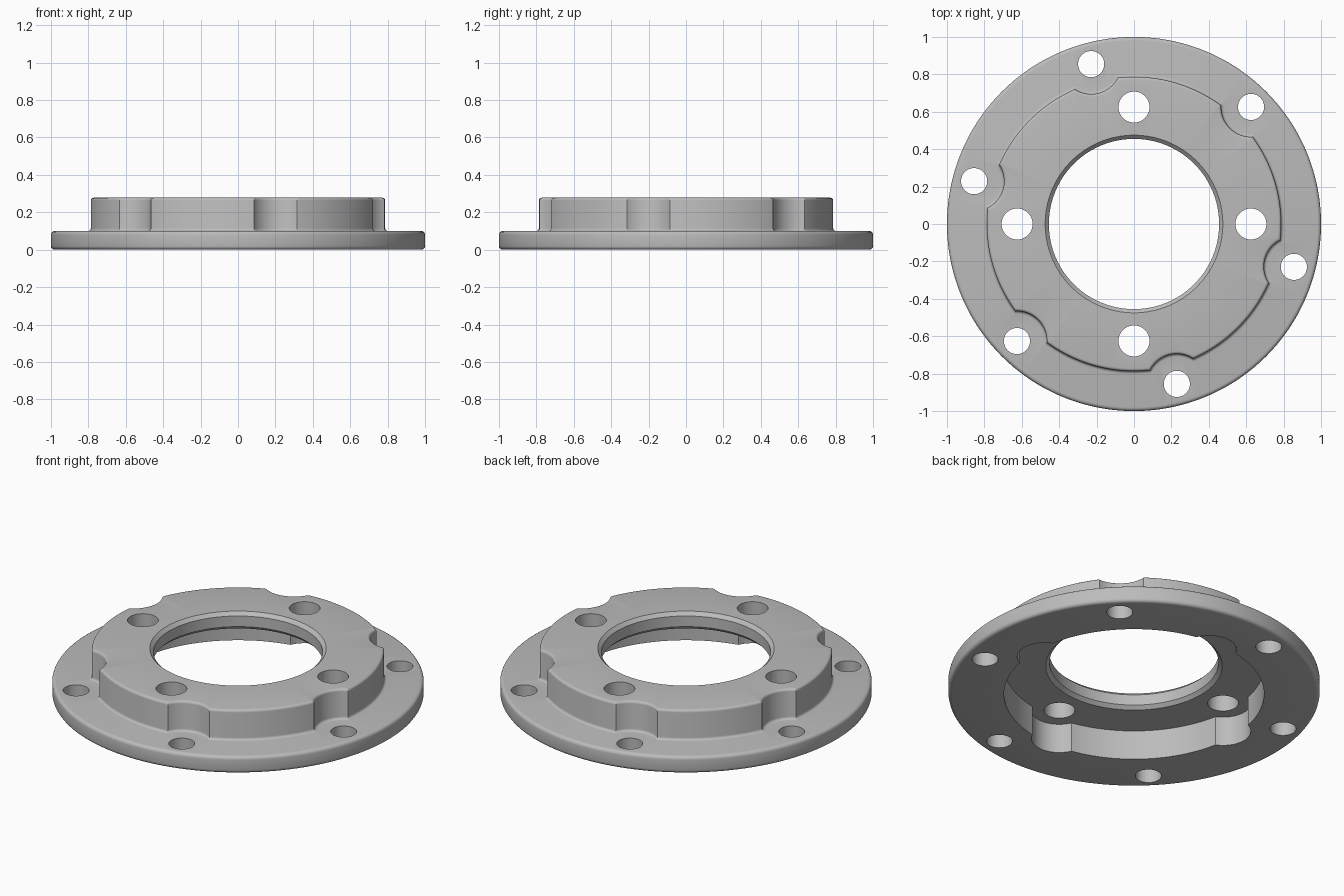
import bpy, bmesh
from math import sin, cos, pi, radians, sqrt, acos

if "Cube" in bpy.data.objects:
    bpy.data.objects.remove(bpy.data.objects["Cube"], do_unlink=True)

FLANGE_Z, HUB_Z, CEILING_Z = 0.10, 0.278, 0.175
HUB_R, RECESS_R = 0.787, 0.70
BORE, BORE_RIM, CHAMFER = 0.455, 0.475, 0.02
OUTER_D, OUTER_R, NOTCH_R = 0.885, 0.07, 0.16
INNER_D, INNER_R, POCKET_R = 0.625, 0.083, 0.15
OUTER_ANGLES = [radians(a) for a in (45, 105, 165, 225, 285, 345)]
INNER_ANGLES = [k * pi / 2 for k in range(4)]

# Plain grey metal
metal = bpy.data.materials.new("grey_metal")
metal.use_nodes = True
grey = (0.5, 0.5, 0.5, 1)
metal.diffuse_color = grey
metal.node_tree.nodes["Principled BSDF"].inputs["Base Color"].default_value = grey


def circle(radius):
    return lambda t: radius


def hub_outline(d):
    """Hub circle with scalloped notches, offset outward by d."""
    def radius(t):
        r, n = HUB_R + d, NOTCH_R - d
        for a in OUTER_ANGLES:
            s = n * n - (OUTER_D * sin(t - a)) ** 2
            if cos(t - a) > 0 and s > 0:
                r = min(r, OUTER_D * cos(t - a) - sqrt(s))
        return r
    return radius


def recess_outline(t):
    """Recess circle with a round pocket at each hub hole."""
    r = RECESS_R
    for a in INNER_ANGLES:
        s = POCKET_R ** 2 - (INNER_D * sin(t - a)) ** 2
        if cos(t - a) > 0 and s > 0:
            r = max(r, INNER_D * cos(t - a) + sqrt(s))
    return r


def corner(dist, r, base):
    """Half angle at which a side circle crosses the base circle."""
    return acos((dist * dist + base * base - r * r) / (2 * dist * base))


# Angles: even steps plus the exact outline corners
angles = {round(radians(i / 2), 5) for i in range(720)}
for centres, half in ((OUTER_ANGLES, corner(OUTER_D, NOTCH_R, HUB_R)),
                      (INNER_ANGLES, corner(INNER_D, POCKET_R, RECESS_R))):
    for a in centres:
        angles |= {round((a + s * half) % (2 * pi), 5) for s in (-1, 1)}
angles = sorted(angles)

# Closed section: bore, hub top, hub side, flange, underside recess
STEPS = [i * pi / 8 for i in range(5)]
F, E = 0.015, 0.02
section = [(circle(BORE), CEILING_Z + CHAMFER), (circle(BORE), HUB_Z - CHAMFER),
           (circle(BORE_RIM), HUB_Z)]
section += [(hub_outline(F * (sin(q) - 1)), HUB_Z - F + F * cos(q)) for q in STEPS]
section += [(hub_outline(F * (1 - cos(q))), FLANGE_Z + F - F * sin(q)) for q in STEPS]
section += [(circle(1 - E + E * sin(q)), FLANGE_Z - E + E * cos(q)) for q in STEPS]
section += [(circle(1 - E + E * cos(q)), E - E * sin(q)) for q in STEPS]
section += [(recess_outline, 0), (recess_outline, CEILING_Z),
            (circle(BORE_RIM), CEILING_Z)]

bm = bmesh.new()
rings = [[bm.verts.new((f(t) * cos(t), f(t) * sin(t), z)) for t in angles]
         for f, z in section]
count = len(angles)
for i, ring in enumerate(rings):
    after = rings[(i + 1) % len(rings)]
    for j in range(count):
        k = (j + 1) % count
        bm.faces.new((ring[j], ring[k], after[k], after[j]))
bmesh.ops.recalc_face_normals(bm, faces=bm.faces)
mesh = bpy.data.meshes.new("flanged_hub")
bm.to_mesh(mesh)
bm.free()
mesh.materials.append(metal)
hub = bpy.data.objects.new("flanged_hub", mesh)
bpy.context.collection.objects.link(hub)

# Drill the flange and hub bolt holes
bm = bmesh.new()
for centres, dist, r in ((OUTER_ANGLES, OUTER_D, OUTER_R),
                         (INNER_ANGLES, INNER_D, INNER_R)):
    for a in centres:
        made = bmesh.ops.create_cone(bm, cap_ends=True, segments=48,
                                     radius1=r, radius2=r, depth=1)
        bmesh.ops.translate(bm, verts=made["verts"],
                            vec=(dist * cos(a), dist * sin(a), 0.1))
drill_mesh = bpy.data.meshes.new("bolt_hole_cutter")
bm.to_mesh(drill_mesh)
bm.free()
drill_mesh.materials.append(metal)
drill = bpy.data.objects.new("bolt_hole_cutter", drill_mesh)
drill.hide_render = True
bpy.context.collection.objects.link(drill)

cut = hub.modifiers.new("bolt_holes", "BOOLEAN")
cut.operation = "DIFFERENCE"
cut.solver = "EXACT"
cut.object = drill
bpy.ops.object.select_all(action="DESELECT")
hub.select_set(True)
bpy.context.view_layer.objects.active = hub
bpy.ops.object.modifier_apply(modifier=cut.name)
bpy.data.objects.remove(drill, do_unlink=True)
bpy.ops.object.shade_smooth_by_angle(angle=radians(30))
